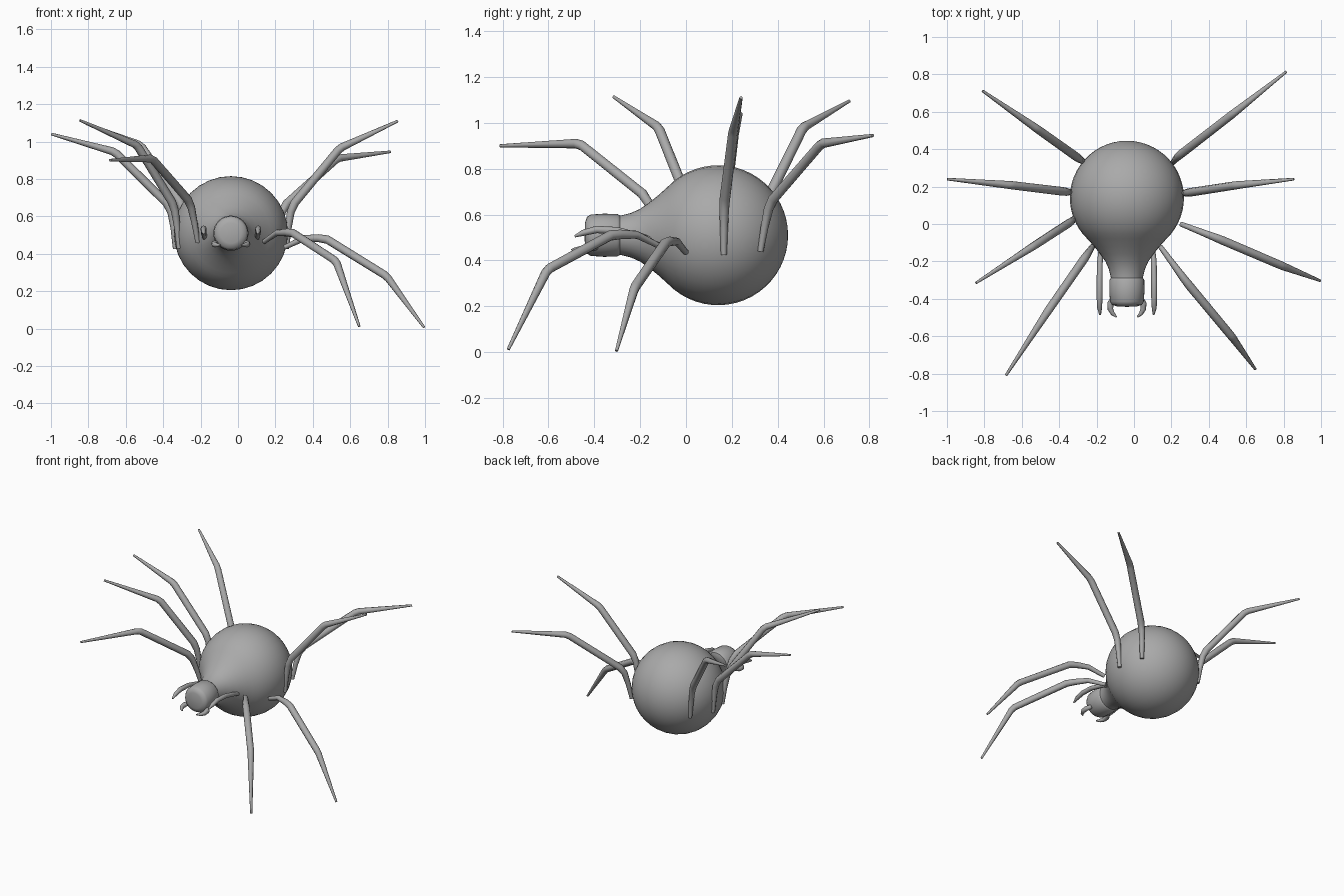
import bpy, bmesh, math
from mathutils import Vector

if "Cube" in bpy.data.objects:
    bpy.data.objects.remove(bpy.data.objects["Cube"])

CX, CY, CZ = -0.038, 0.14, 0.51   # centre of the abdomen
R = 0.305

grey = bpy.data.materials.new("grey")
grey.diffuse_color = (0.4, 0.4, 0.4, 1)
grey.use_nodes = True
grey.node_tree.nodes["Principled BSDF"].inputs["Base Color"].default_value = grey.diffuse_color


def finish(obj, angle):
    """Assign the colour and smooth the surface."""
    obj.data.materials.clear()
    obj.data.materials.append(grey)
    bpy.ops.object.select_all(action='DESELECT')
    obj.select_set(True)
    bpy.context.view_layer.objects.active = obj
    bpy.ops.object.shade_smooth_by_angle(angle=math.radians(angle))


def lathe(name, profile, sides=32):
    """Revolve (y, radius) pairs around the body's long axis."""
    bm = bmesh.new()
    verts = [bm.verts.new((CX + r, y, CZ)) for y, r in profile]
    edges = [bm.edges.new(p) for p in zip(verts, verts[1:])]
    bmesh.ops.spin(bm, geom=verts + edges, cent=(CX, 0, CZ), axis=(0, 1, 0),
                   angle=math.tau, steps=sides)
    bmesh.ops.remove_doubles(bm, verts=bm.verts, dist=0.0005)
    bmesh.ops.recalc_face_normals(bm, faces=bm.faces)
    mesh = bpy.data.meshes.new(name)
    bm.to_mesh(mesh)
    bm.free()
    obj = bpy.data.objects.new(name, mesh)
    bpy.context.collection.objects.link(obj)
    finish(obj, 50)


def tube(name, points, radii):
    """Tapered eight-sided limb through the given points."""
    curve = bpy.data.curves.new(name, 'CURVE')
    curve.dimensions = '3D'
    curve.bevel_depth = 1.0
    curve.bevel_resolution = 2
    curve.use_fill_caps = True
    spline = curve.splines.new('POLY')
    spline.points.add(len(points) - 1)
    for p, co, r in zip(spline.points, points, radii):
        p.co = (*co, 1)
        p.radius = r
    obj = bpy.data.objects.new(name, curve)
    bpy.context.collection.objects.link(obj)
    bpy.ops.object.select_all(action='DESELECT')
    obj.select_set(True)
    bpy.context.view_layer.objects.active = obj
    bpy.ops.object.convert(target='MESH')
    finish(bpy.context.object, 60)


# Round abdomen flowing into a neck
steps = 20
ball = [(CY + R * math.cos(math.radians(a)), R * math.sin(math.radians(a)))
        for a in [i * 136 / steps for i in range(steps + 1)]]
neck = [(-0.12, 0.175), (-0.16, 0.143), (-0.20, 0.115), (-0.24, 0.097),
        (-0.28, 0.087), (-0.30, 0.085)]
lathe("abdomen_and_neck", ball + neck)

# Short barrel head with a domed face
lathe("head", [(-0.27, 0.0), (-0.285, 0.084), (-0.30, 0.093), (-0.36, 0.094),
               (-0.415, 0.09), (-0.432, 0.08), (-0.44, 0.055), (-0.443, 0.0)])

# Legs: base, bend, joint, tip
legs = {
    "right_leg_1": [(.14, -.12, .465), (.28, -.31, .52), (.525, -.605, .36), (.648, -.775, .012)],
    "right_leg_2": [(.25, 0, .435), (.455, -.08, .49), (.795, -.225, .28), (.995, -.303, .006)],
    "right_leg_3": [(.26, .165, .425), (.285, .167, .65), (.545, .207, .965), (.855, .24, 1.11)],
    "right_leg_4": [(.205, .325, .44), (.24, .365, .65), (.53, .59, .91), (.815, .815, .945)],
    "left_leg_1": [(-.215, -.11, .46), (-.255, -.17, .675), (-.46, -.465, .91), (-.685, -.81, .9)],
    "left_leg_2": [(-.315, .035, .43), (-.34, .01, .655), (-.54, -.12, .98), (-.845, -.315, 1.113)],
    "left_leg_3": [(-.335, .17, .425), (-.36, .172, .65), (-.66, .208, .945), (-.998, .24, 1.04)],
    "left_leg_4": [(-.265, .33, .43), (-.295, .35, .655), (-.52, .51, .98), (-.81, .712, 1.095)],
}
for name, (base, bend, joint, tip) in legs.items():
    base, bend, joint, tip = map(Vector, (base, bend, joint, tip))
    out = (joint - bend).normalized()
    # slight bow between base and bend, softened knee
    bow = base.lerp(bend, 0.5) + (Vector((0, 0, 0.02)) if base.z > bend.z - 0.1 else -out * 0.006)
    tube(name, [base, bow, bend.lerp(base, 0.12), bend.lerp(joint, 0.07),
                joint.lerp(bend, 0.04), joint.lerp(tip, 0.04), tip],
         [0.013, 0.017, 0.021, 0.023, 0.022, 0.021, 0.007])

# Feelers and fangs, mirrored about the body's centre line
for side, s in (("left", -1), ("right", 1)):
    tube(side + "_feeler",
         [(CX + s * x, y, z) for x, y, z in
          [(.135, -.10, .47), (.144, -.2, .505), (.146, -.3, .53), (.146, -.39, .535),
           (.146, -.45, .52), (.143, -.485, .505)]],
         [0.012, 0.015, 0.016, 0.016, 0.013, 0.005])
    tube(side + "_fang",
         [(CX + s * x, y, z) for x, y, z in
          [(.07, -.39, .46), (.088, -.425, .453), (.088, -.455, .449), (.075, -.48, .447),
           (.055, -.498, .447)]],
         [0.014, 0.017, 0.015, 0.011, 0.004])
